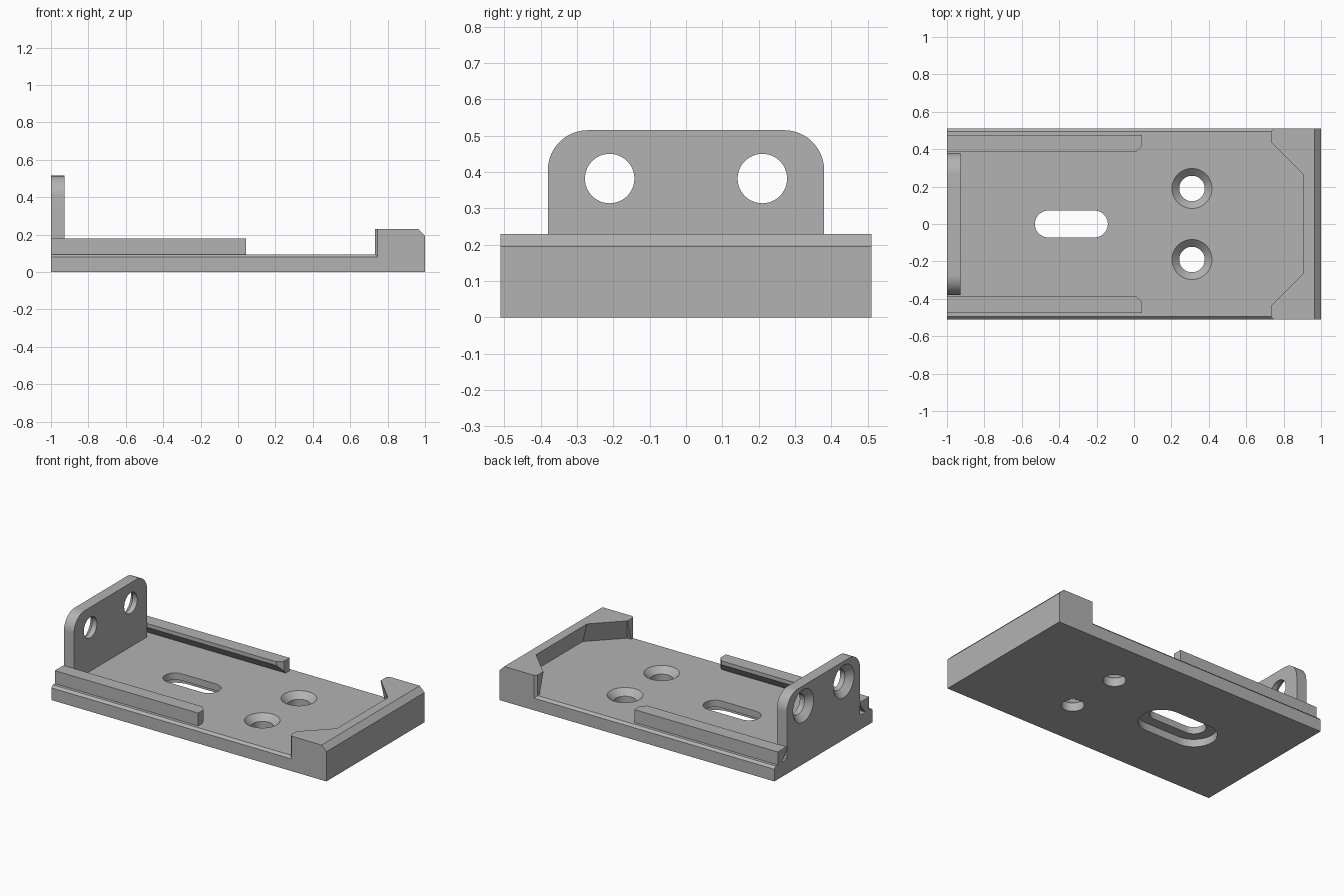
import bpy, bmesh, math
from mathutils import Vector

if "Cube" in bpy.data.objects:
    bpy.data.objects.remove(bpy.data.objects["Cube"], do_unlink=True)

gray = bpy.data.materials.new("plain gray")
gray.use_nodes = True
gray.diffuse_color = (0.45, 0.45, 0.45, 1)
gray.node_tree.nodes["Principled BSDF"].inputs["Base Color"].default_value = gray.diffuse_color

FLOOR = 0.095   # top of the base plate
HALF_Y = 0.51   # half width of the base plate


def loft(name, start, end):
    """Closed solid between two matching loops of 3D points."""
    bm = bmesh.new()
    a = [bm.verts.new(p) for p in start]
    b = [bm.verts.new(p) for p in end]
    bm.faces.new(a)
    bm.faces.new(b)
    for i in range(len(a)):
        j = (i + 1) % len(a)
        bm.faces.new((a[i], a[j], b[j], b[i]))
    bmesh.ops.recalc_face_normals(bm, faces=bm.faces)
    mesh = bpy.data.meshes.new(name)
    bm.to_mesh(mesh)
    bm.free()
    obj = bpy.data.objects.new(name, mesh)
    bpy.context.collection.objects.link(obj)
    mesh.materials.append(gray)
    return obj


def prism_x(name, yz, lo, hi):
    return loft(name, [(lo, y, z) for y, z in yz], [(hi, y, z) for y, z in yz])


def prism_z(name, xy, lo, hi):
    return loft(name, [(x, y, lo) for x, y in xy], [(x, y, hi) for x, y in xy])


def arc(cx, cy, r, start, end, n):
    return [(cx + r * math.cos(math.radians(start + (end - start) * i / n)),
             cy + r * math.sin(math.radians(start + (end - start) * i / n)))
            for i in range(n + 1)]


def mirrored(half):
    """Close a half outline (positive second coordinate) across zero."""
    return half + [(u, -v) for u, v in reversed(half)]


def combine(obj, other, operation):
    mod = obj.modifiers.new(operation, 'BOOLEAN')
    mod.operation = operation
    mod.solver = 'EXACT'
    mod.object = other
    bpy.context.view_layer.objects.active = obj
    bpy.ops.object.modifier_apply(modifier=mod.name)
    bpy.data.objects.remove(other, do_unlink=True)


def slice_off(obj, point, normal):
    """Cut a flat bevel, discarding the side the normal points to."""
    bm = bmesh.new()
    bm.from_mesh(obj.data)
    bmesh.ops.bisect_plane(bm, geom=bm.verts[:] + bm.edges[:] + bm.faces[:],
                           plane_co=point, plane_no=normal, clear_outer=True)
    bmesh.ops.holes_fill(bm, edges=[e for e in bm.edges if e.is_boundary])
    bmesh.ops.recalc_face_normals(bm, faces=bm.faces)
    bm.to_mesh(obj.data)
    bm.free()


def screw_hole(obj, face_point, inward, depth):
    """Countersunk round hole entering at face_point."""
    inward = Vector(inward)
    turn = inward.to_track_quat('Z', 'Y')

    def ring(r, d):
        return [Vector(face_point) + turn @ Vector((x, y, d))
                for x, y in arc(0, 0, r, 0, 360, 48)[:-1]]
    combine(obj, loft("hole_cutter", ring(0.068, -0.05), ring(0.068, depth + 0.05)), 'DIFFERENCE')
    combine(obj, loft("sink_cutter", ring(0.117, -0.01), ring(0.067, 0.04)), 'DIFFERENCE')


def slot(r, lo, hi):
    outline = arc(-0.212, 0, r, -90, 90, 20) + arc(-0.458, 0, r, 90, 270, 20)
    return prism_z("slot_cutter", outline, lo, hi)


# Base plate with bevelled long edges
base = prism_x("base_plate", [(-HALF_Y, 0), (HALF_Y, 0), (HALF_Y, 0.08), (0.495, FLOOR),
                              (-0.495, FLOOR), (-HALF_Y, 0.08)], -1, 1)

# Raised end stop with a sloping outer edge
stop = prism_z("end_stop", mirrored([(1, HALF_Y), (0.747, HALF_Y), (0.732, 0.495)]), 0, 0.23)
slice_off(stop, (1, 0, 0.195), (1, 0, 1))
combine(base, stop, 'UNION')

# Undercut pocket in the end stop, wider at the floor
low = mirrored([(0.5, 0.475), (0.759, 0.475), (0.95, 0.284)])
top = mirrored([(0.5, 0.435), (0.735, 0.435), (0.905, 0.265)])
rise = 0.135
over = [(u + (u - a) * 0.2, v + (v - b) * 0.2) for (u, v), (a, b) in zip(top, low)]
combine(base, loft("pocket_cutter", [(x, y, FLOOR) for x, y in low],
                   [(x, y, FLOOR + rise * 1.2) for x, y in over]), 'DIFFERENCE')

# Floor openings: stepped slot and two screw holes
combine(base, slot(0.072, -0.1, 0.2), 'DIFFERENCE')
combine(base, slot(0.138, -0.1, 0.05), 'DIFFERENCE')
for side in (-1, 1):
    screw_hole(base, (0.31, side * 0.19, FLOOR), (0, 0, -1), FLOOR)

# Upright tab with rounded corners and two screw holes
tab = prism_x("upright_tab", [(-0.38, FLOOR), (0.38, FLOOR)] + arc(0.27, 0.405, 0.11, 0, 90, 16)
              + arc(-0.27, 0.405, 0.11, 90, 180, 16), -1, -0.927)
for side in (-1, 1):
    screw_hole(tab, (-1, side * 0.21, 0.382), (1, 0, 0), 0.073)

# Side rails with an overhanging inner lip and a clipped end
parts = [base, tab]
for side, label in ((1, "back_rail"), (-1, "front_rail")):
    section = [(0.475, FLOOR), (0.475, 0.18), (0.385, 0.18), (0.385, 0.155), (0.435, FLOOR)]
    rail = prism_x(label, [(side * y, z) for y, z in section], -1, 0.043)
    slice_off(rail, (0.043, side * 0.418, 0), (1, -side, 0))
    parts.append(rail)

# Smooth the round walls and keep the edges crisp
for obj in parts:
    bpy.ops.object.select_all(action='DESELECT')
    obj.select_set(True)
    bpy.context.view_layer.objects.active = obj
    bpy.ops.object.shade_smooth_by_angle(angle=math.radians(30))
